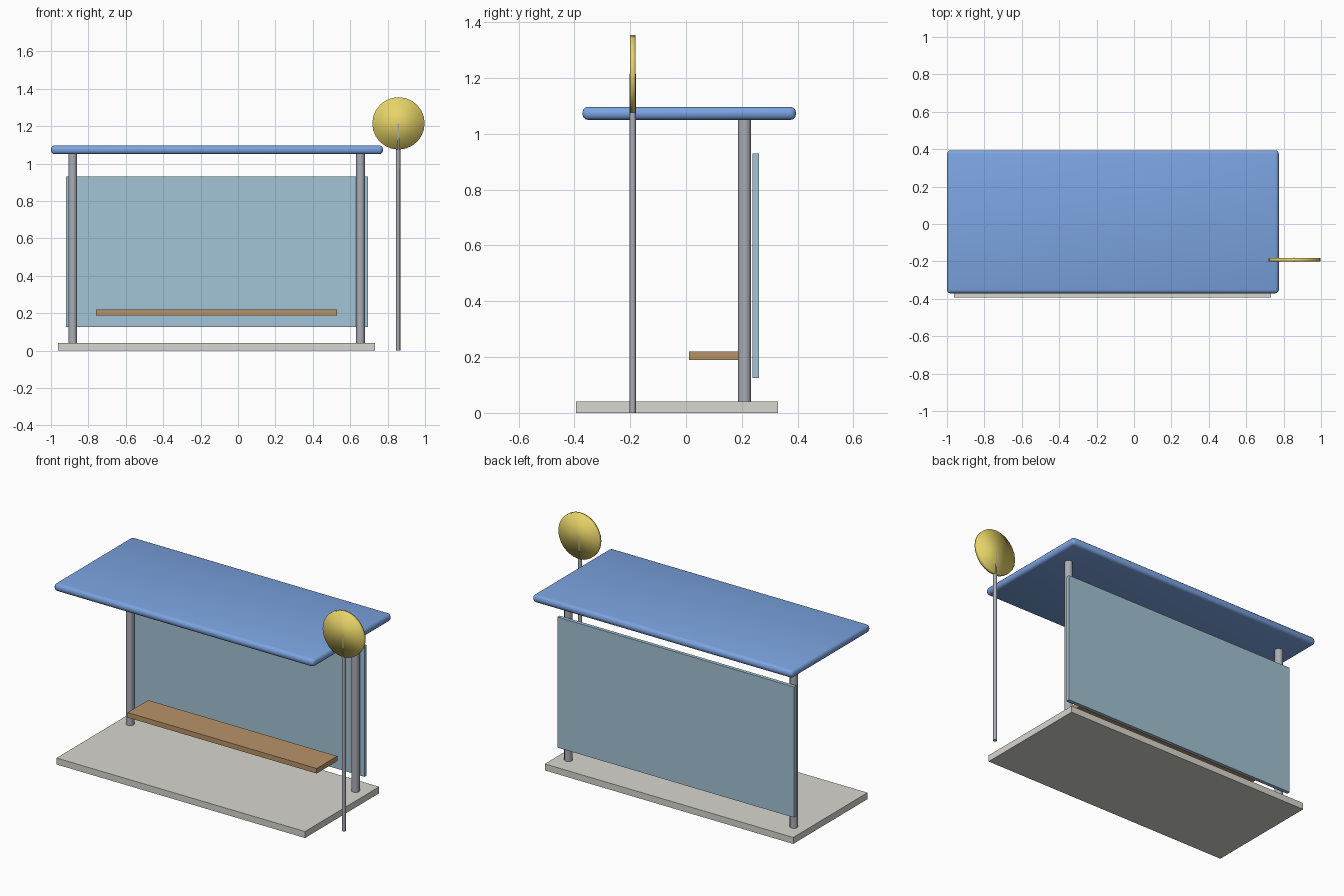
import bpy

if "Cube" in bpy.data.objects:
    bpy.data.objects.remove(bpy.data.objects["Cube"])


def paint(obj, name, color):
    mat = bpy.data.materials.get(name) or bpy.data.materials.new(name)
    mat.diffuse_color = (*color, 1)
    mat.use_nodes = True
    mat.node_tree.nodes["Principled BSDF"].inputs["Base Color"].default_value = mat.diffuse_color
    obj.data.materials.append(mat)


def box(name, x, y, z):
    """Box from (min, max) ranges."""
    bpy.ops.mesh.primitive_cube_add(size=1, location=[sum(r) / 2 for r in (x, y, z)])
    obj = bpy.context.object
    obj.name = name
    obj.scale = [r[1] - r[0] for r in (x, y, z)]
    bpy.ops.object.transform_apply(location=False, rotation=False, scale=True)
    return obj


def pole(name, x, y, z0, z1, radius, sides):
    bpy.ops.mesh.primitive_cylinder_add(vertices=sides, radius=radius, depth=z1 - z0,
                                        location=(x, y, (z0 + z1) / 2))
    obj = bpy.context.object
    obj.name = name
    bpy.ops.object.shade_smooth_by_angle(angle=1.2)
    paint(obj, "metal", (0.40, 0.42, 0.46))
    return obj


# Ground slab
slab = box("base_slab", (-0.962, 0.733), (-0.394, 0.329), (0, 0.04))
paint(slab, "concrete", (0.68, 0.67, 0.62))

# Rear posts
for side, x in (("left", -0.883), ("right", 0.655)):
    pole(side + "_post", x, 0.21, 0.02, 1.06, 0.0235, 12)

# Glass back panel
glass = box("back_panel", (-0.92, 0.695), (0.239, 0.261), (0.125, 0.93))
paint(glass, "glass", (0.36, 0.55, 0.66))

# Bench seat
seat = box("bench_seat", (-0.76, 0.53), (0.01, 0.21), (0.189, 0.22))
paint(seat, "wood", (0.48, 0.29, 0.14))

# Rounded roof
roof = box("roof", (-1.0, 0.775), (-0.371, 0.394), (1.05, 1.097))
bevel = roof.modifiers.new("rounded_edges", "BEVEL")
bevel.width = 0.02
bevel.segments = 3
roof.data.shade_smooth()
paint(roof, "roof_blue", (0.20, 0.37, 0.75))

# Stop sign pole and round plate
pole("sign_pole", 0.856, -0.191, 0, 1.214, 0.0115, 8)
bpy.ops.mesh.primitive_cylinder_add(vertices=24, radius=0.14, depth=0.02,
                                    location=(0.858, -0.191, 1.215),
                                    rotation=(1.570796, 0, 0))
plate = bpy.context.object
plate.name = "sign_plate"
plate.data.shade_smooth()
paint(plate, "sign_yellow", (0.80, 0.66, 0.14))
